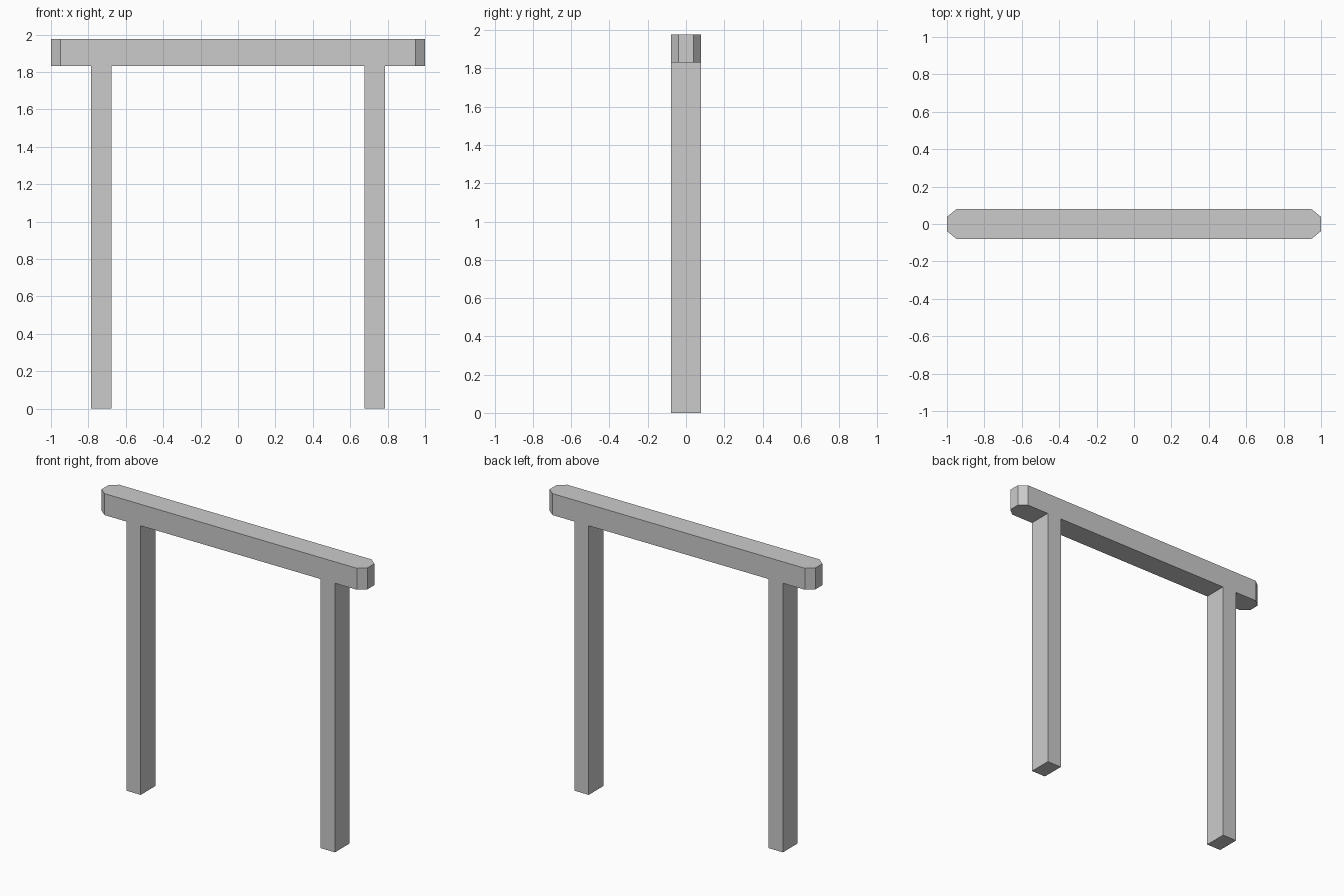
import bpy, bmesh
from mathutils import Vector

if "Cube" in bpy.data.objects:
    bpy.data.objects.remove(bpy.data.objects["Cube"])

TOP, UNDER = 1.977, 1.831      # beam top and underside
POST_IN, POST_OUT = 0.677, 0.785
HALF_DEPTH = 0.079
CHAMFER_X, CHAMFER_Y = 0.05, 0.041

# Front outline of the frame: right half, then mirrored to the left
right = [(POST_IN, UNDER), (POST_IN, 0), (POST_OUT, 0), (POST_OUT, UNDER),
         (1, UNDER), (1, TOP)]
outline = right + [(-x, z) for x, z in reversed(right)]

# Extrude the outline through its depth, so beam and posts are one flush solid
bm = bmesh.new()
face = bm.faces.new([bm.verts.new((x, -HALF_DEPTH, z)) for x, z in outline])
ext = bmesh.ops.extrude_face_region(bm, geom=[face])
new_verts = [g for g in ext["geom"] if isinstance(g, bmesh.types.BMVert)]
bmesh.ops.translate(bm, verts=new_verts, vec=Vector((0, 2 * HALF_DEPTH, 0)))

# Chamfer the upright corners at both beam ends
ends = [e for e in bm.edges
        if all(abs(v.co.x) > 0.99 for v in e.verts)
        and abs(e.verts[0].co.z - e.verts[1].co.z) > 0.1]
bmesh.ops.bevel(bm, geom=ends, offset=CHAMFER_Y, offset_type='OFFSET',
                segments=1, profile=0.5, affect='EDGES')
# Make the chamfer slightly longer along the beam than across it
for v in bm.verts:
    if 0.9 < abs(v.co.x) < 0.99:
        v.co.x = (1 - CHAMFER_X) * (1 if v.co.x > 0 else -1)
bmesh.ops.recalc_face_normals(bm, faces=bm.faces[:])

mesh = bpy.data.meshes.new("post_and_beam_frame")
bm.to_mesh(mesh)
bm.free()
frame = bpy.data.objects.new("post_and_beam_frame", mesh)
bpy.context.collection.objects.link(frame)
